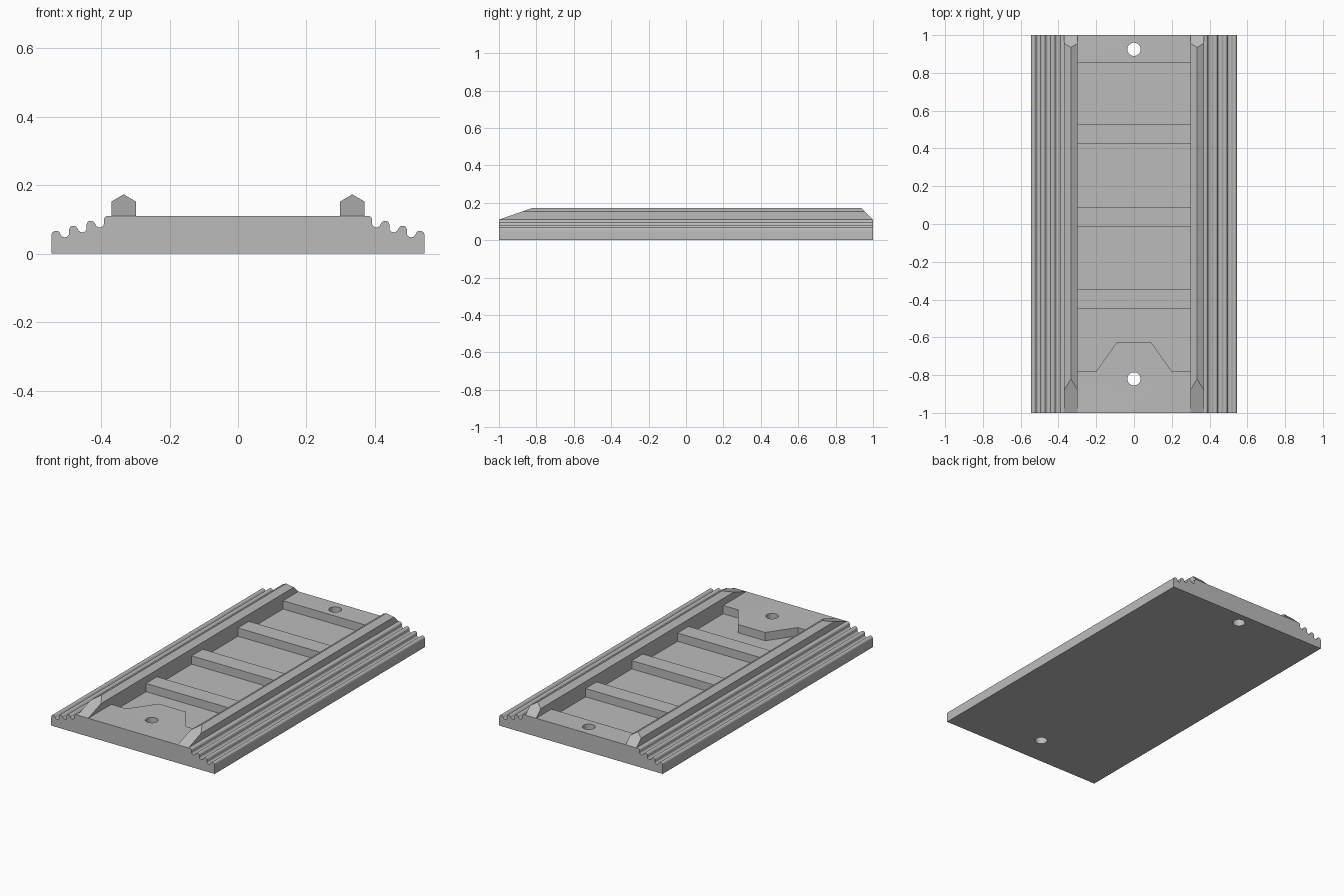
import bpy
import bmesh
from math import cos, sin, pi, atan2, hypot

if "Cube" in bpy.data.objects:
    bpy.data.objects.remove(bpy.data.objects["Cube"], do_unlink=True)

grey = bpy.data.materials.new("mid_grey")
grey.use_nodes = True
grey.diffuse_color = (0.5, 0.5, 0.5, 1)
grey.node_tree.nodes["Principled BSDF"].inputs["Base Color"].default_value = (0.5, 0.5, 0.5, 1)

DECK, FLOOR, INNER = 0.11, 0.06, 0.298


def add_prism(bm, first, last):
    """Solid between two matching outlines."""
    a = [bm.verts.new(p) for p in first]
    b = [bm.verts.new(p) for p in last]
    bm.faces.new(a)
    bm.faces.new(b[::-1])
    for i in range(len(a)):
        j = (i + 1) % len(a)
        bm.faces.new((a[i], b[i], b[j], a[j]))


def finish(name, bm):
    bmesh.ops.recalc_face_normals(bm, faces=bm.faces)
    mesh = bpy.data.meshes.new(name)
    bm.to_mesh(mesh)
    bm.free()
    obj = bpy.data.objects.new(name, mesh)
    bpy.context.collection.objects.link(obj)
    mesh.materials.append(grey)
    return obj


def select_only(obj):
    bpy.ops.object.select_all(action='DESELECT')
    obj.select_set(True)
    bpy.context.view_layer.objects.active = obj


def arc(cx, cz, r, start, end, steps=8):
    return [(cx + r * cos(start + (end - start) * i / steps),
             cz + r * sin(start + (end - start) * i / steps)) for i in range(steps + 1)]


# Stepped, fluted edge: alternating round ridges and valleys that rise inwards
step_x, step_z = -0.0255, 0.00725
r = hypot(step_x, step_z) / 2
phi = atan2(step_z, step_x)
edge = [(0.545, 0)]
for k in range(7):
    cx, cz = 0.545 - r + k * step_x, 0.0535 + k * step_z
    if k % 2:
        points = arc(cx, cz, r, phi - pi, phi - 2 * pi)
    else:
        points = arc(cx, cz, r, 0 if k == 0 else phi - pi, pi / 2 if k == 6 else phi)
    edge += points if k == 0 else points[1:]
edge[-1] = (edge[-1][0], DECK)
profile = edge + [(-x, z) for x, z in reversed(edge)]

# Base slab
bm = bmesh.new()
add_prism(bm, [(x, -1, z) for x, z in profile], [(x, 1, z) for x, z in profile])
base = finish("base_slab", bm)

# Recessed bays between the cross bars; the front bay wraps round a tapered nose
bays = [[(-INNER, a), (INNER, a), (INNER, b), (-INNER, b)]
        for a, b in ((0.53, 0.855), (0.09, 0.425), (-0.345, -0.015))]
bays.append([(-INNER, -0.45), (-INNER, -0.78), (-0.2, -0.78), (-0.09, -0.625),
             (0.09, -0.625), (0.2, -0.78), (INNER, -0.78), (INNER, -0.45)])
bm = bmesh.new()
for bay in bays:
    add_prism(bm, [(x, y, FLOOR) for x, y in bay], [(x, y, 0.2) for x, y in bay])

# Screw holes
for y in (-0.82, 0.925):
    ring = arc(0, y, 0.035, 0, 2 * pi, 32)[:-1]
    add_prism(bm, [(x, v, -0.1) for x, v in ring], [(x, v, 0.2) for x, v in ring])
cutter = finish("bay_cutter", bm)
cutter.hide_render = True

cut = base.modifiers.new("bays", 'BOOLEAN')
cut.operation = 'DIFFERENCE'
cut.solver = 'EXACT'
cut.object = cutter
select_only(base)
bpy.ops.object.modifier_apply(modifier=cut.name)
bpy.data.objects.remove(cutter, do_unlink=True)

# Peaked guide rails with a long front ramp and a short rear ramp
rail = [(INNER, DECK), (0.37, DECK), (0.37, 0.152), (0.334, 0.173), (INNER, 0.152)]
parts = [base]
for side, name in ((1, "left_rail"), (-1, "right_rail")):
    bm = bmesh.new()
    add_prism(bm, [(side * x, -1 + (z - DECK) * 2.86, z) for x, z in rail],
              [(side * x, 1 - (z - DECK) * 1.03, z) for x, z in rail])
    parts.append(finish(name, bm))

for obj in parts:
    select_only(obj)
    bpy.ops.object.shade_smooth_by_angle(angle=pi / 7)
